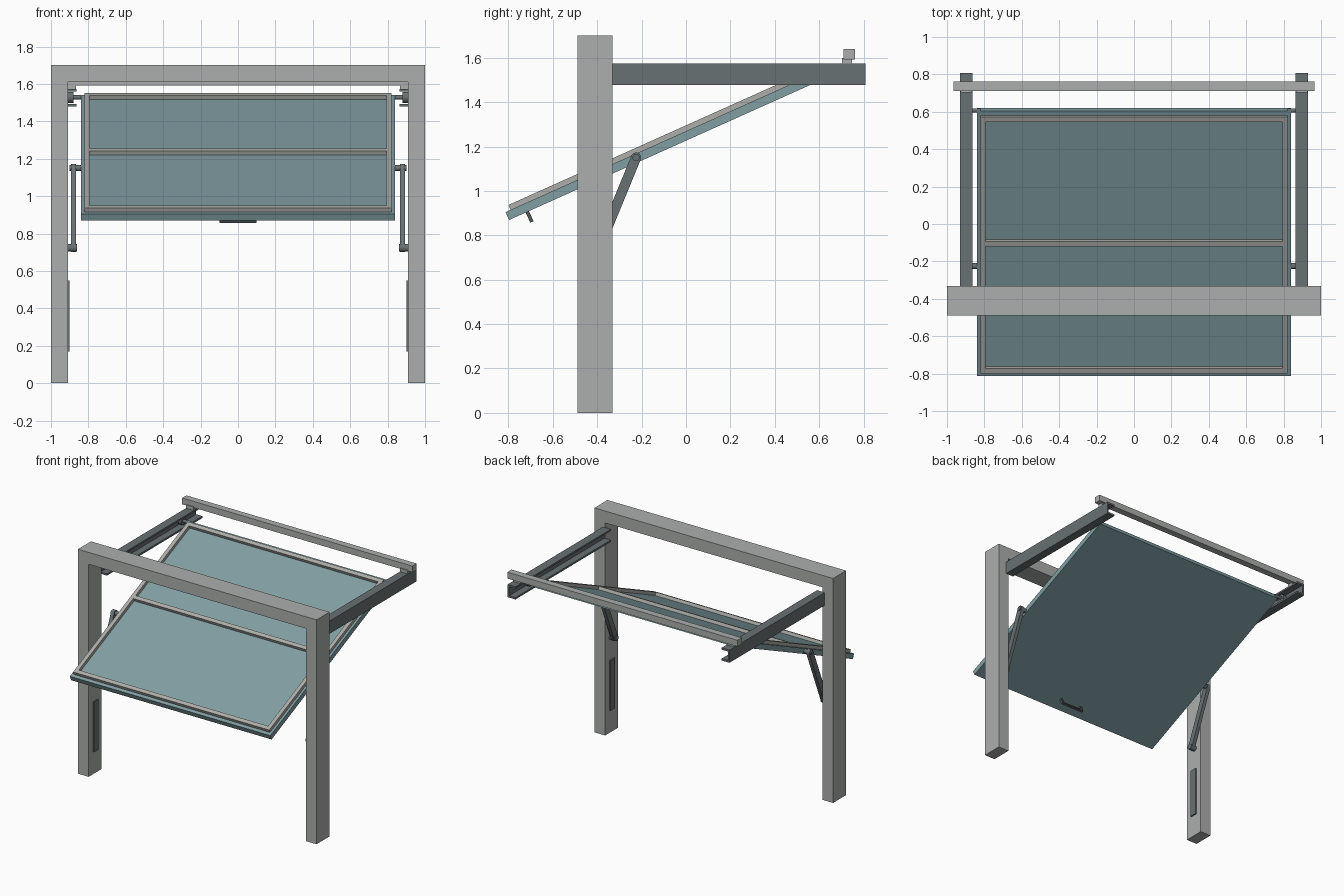
import bpy, bmesh, math
from mathutils import Vector

cube = bpy.data.objects.get("Cube")
if cube:
    bpy.data.objects.remove(cube, do_unlink=True)


def material(name, rgb):
    m = bpy.data.materials.new(name)
    m.use_nodes = True
    m.diffuse_color = (*rgb, 1)
    m.node_tree.nodes["Principled BSDF"].inputs["Base Color"].default_value = (*rgb, 1)
    return m


stone = material("light grey", (0.41, 0.43, 0.415))
trim = material("warm grey", (0.42, 0.42, 0.40))
teal = material("muted teal", (0.22, 0.345, 0.37))
steel = material("dark steel", (0.14, 0.165, 0.172))
iron = material("handle iron", (0.08, 0.09, 0.095))


def prism(name, outline, a, b, mat, axis="x", smooth=False):
    """Extrude an outline of (y, z), or (x, z) when axis is y, from a to b."""
    bm = bmesh.new()
    place = (lambda p, d: (d, p[0], p[1])) if axis == "x" else (lambda p, d: (p[0], d, p[1]))
    face = bm.faces.new([bm.verts.new(place(p, a)) for p in outline])
    grown = bmesh.ops.extrude_face_region(bm, geom=[face])["geom"]
    shift = Vector(place((0, 0), b - a))
    bmesh.ops.translate(bm, vec=shift, verts=[v for v in grown if isinstance(v, bmesh.types.BMVert)])
    bmesh.ops.recalc_face_normals(bm, faces=bm.faces)
    mesh = bpy.data.meshes.new(name)
    bm.to_mesh(mesh)
    bm.free()
    mesh.materials.append(mat)
    obj = bpy.data.objects.new(name, mesh)
    bpy.context.collection.objects.link(obj)
    if smooth:
        bpy.ops.object.select_all(action="DESELECT")
        obj.select_set(True)
        bpy.context.view_layer.objects.active = obj
        bpy.ops.object.shade_smooth_by_angle(angle=math.radians(35))
    return obj


def rect(y0, y1, z0, z1):
    return [(y0, z0), (y1, z0), (y1, z1), (y0, z1)]


def capsule(p, q, r, steps=10):
    """Rounded bar outline from p to q; a circle when the two coincide."""
    turn = math.atan2(q[1] - p[1], q[0] - p[0])
    pts = []
    for c, start in ((q, turn - math.pi / 2), (p, turn + math.pi / 2)):
        for i in range(steps):
            t = start + math.pi * (i + 0.5) / steps
            pts.append((c[0] + r * math.cos(t), c[1] + r * math.sin(t)))
    return pts


# Door plane: u runs up the slope, w is the height above the underside
TILT = math.radians(24.15)
LENGTH, THICK = 1.553, 0.039


def slope(u, w):
    c, s = math.cos(TILT), math.sin(TILT)
    return (-0.797 + u * c - w * s, 0.869 + u * s + w * c)


def slab(name, u0, u1, w0, w1, a, b, mat):
    return prism(name, [slope(u, w) for u, w in rect(u0, u1, w0, w1)], a, b, mat)


# Portal: two posts and the lintel in one profile
prism("portal_frame", [(-1, 0), (-0.91, 0), (-0.91, 1.61), (0.91, 1.61), (0.91, 0),
                       (1, 0), (1, 1.7), (-1, 1.7)], -0.488, -0.332, stone, axis="y")

# Door leaf with raised trim
slab("door_panel", 0, LENGTH, 0, THICK, -0.84, 0.84, teal)
W0, W1 = THICK - 0.002, 0.063
for name, u in (("bottom", 0.04), ("middle", 0.785), ("top", LENGTH - 0.04)):
    slab(name + "_trim", u - 0.015, u + 0.015, W0, W1, -0.793, 0.793, trim)
for side, s in (("left", 1), ("right", -1)):
    slab(side + "_trim", 0.025, LENGTH - 0.025, W0, W1, s * 0.793, s * 0.822, trim)

# Pull handle under the door
slab("handle_grip", 0.082, 0.098, -0.05, -0.036, -0.098, 0.098, iron)
for side, s in (("left", 1), ("right", -1)):
    slab(side + "_handle_leg", 0.082, 0.098, -0.037, 0.001, s * 0.082, s * 0.098, iron)

# Rear tie bar
prism("rear_crossbar", rect(0.71, 0.761, 1.592, 1.64), -0.965, 0.965, stone)

# Parts repeated on both sides
LOW, HIGH = (-0.4, 0.724), (-0.225, 1.15)
ROLLER = (0.607, 1.528)
channel = [(0.93, 1.478), (0.93, 1.574), (0.864, 1.574), (0.864, 1.56),
           (0.917, 1.56), (0.917, 1.492), (0.864, 1.492), (0.864, 1.478)]
for side, s in (("left", 1), ("right", -1)):
    # Ceiling track opening inward
    prism(side + "_track", [(s * x, z) for x, z in channel], -0.335, 0.808, steel, axis="y")
    prism(side + "_crossbar_bracket", rect(0.703, 0.747, 1.573, 1.6), s * 0.866, s * 0.928, stone)
    # Roller and axle
    prism(side + "_axle", capsule(ROLLER, ROLLER, 0.012), s * 0.82, s * 0.9, steel, smooth=True)
    prism(side + "_roller", capsule(ROLLER, ROLLER, 0.03), s * 0.88, s * 0.908, steel, smooth=True)
    # Swing arm and its pivots
    prism(side + "_arm", capsule(LOW, HIGH, 0.023), s * 0.866, s * 0.893, steel, smooth=True)
    prism(side + "_upper_pivot", capsule(HIGH, HIGH, 0.016), s * 0.83, s * 0.9, steel, smooth=True)
    prism(side + "_lower_pivot", capsule(LOW, LOW, 0.021), s * 0.86, s * 0.912, steel, smooth=True)
    # Plate on the inner post face
    prism(side + "_post_plate", rect(-0.438, -0.382, 0.17, 0.55), s * 0.9, s * 0.912, steel)
